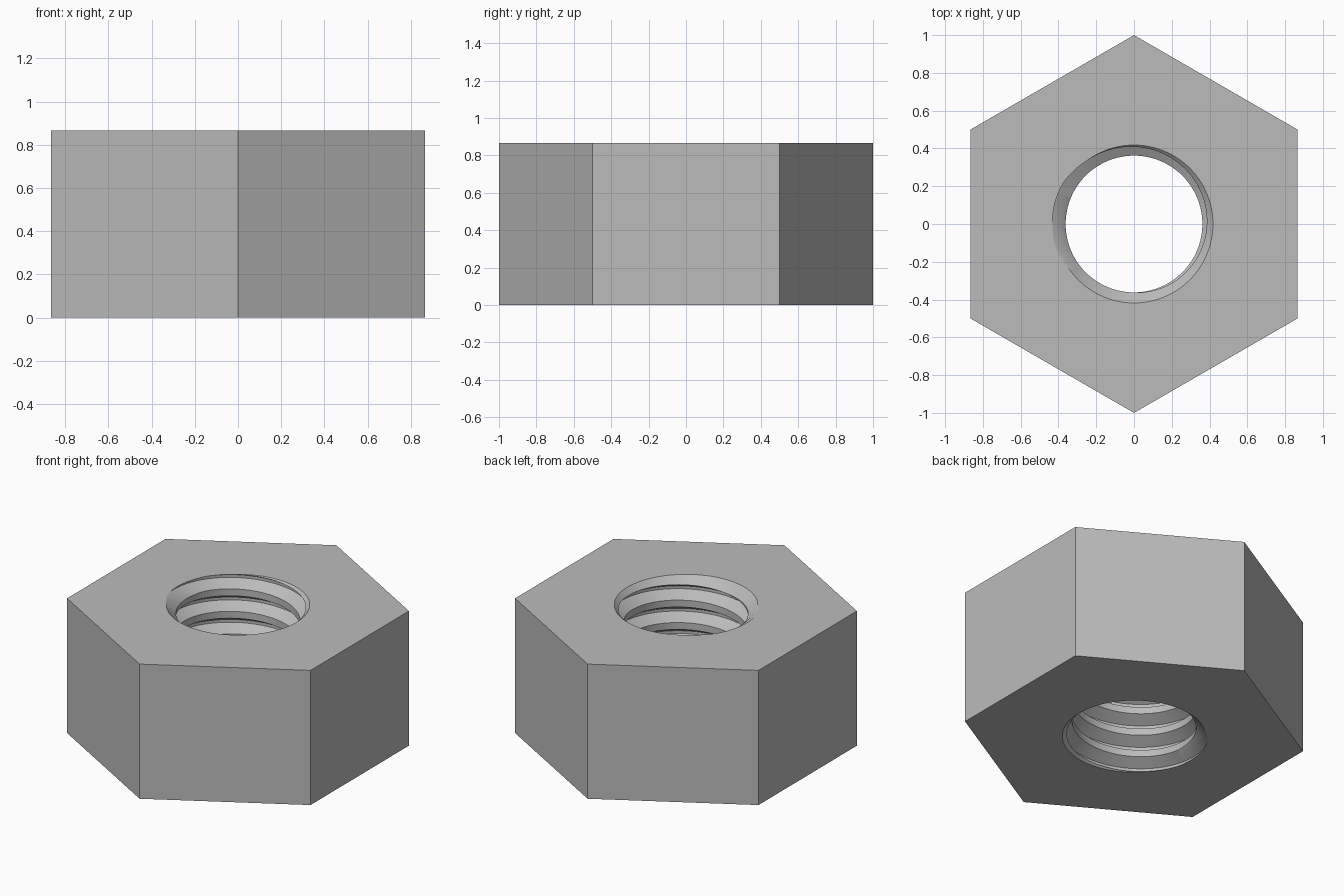
import bpy, bmesh, math

if "Cube" in bpy.data.objects:
    bpy.data.objects.remove(bpy.data.objects["Cube"])

HEIGHT, PITCH = 0.866, 0.1443
MINOR, MAJOR = 0.362, 0.433
SEGS = 96

steel = bpy.data.materials.new("steel_grey")
steel.diffuse_color = (0.5, 0.5, 0.5, 1)
steel.use_nodes = True
steel.node_tree.nodes["Principled BSDF"].inputs["Base Color"].default_value = steel.diffuse_color


def make_object(name, bm):
    bmesh.ops.recalc_face_normals(bm, faces=bm.faces[:])
    mesh = bpy.data.meshes.new(name)
    bm.to_mesh(mesh)
    bm.free()
    mesh.materials.append(steel)
    obj = bpy.data.objects.new(name, mesh)
    bpy.context.collection.objects.link(obj)
    return obj


def cone(name, sides, r1, r2, z1, z2, turn=0.0):
    bm = bmesh.new()
    bmesh.ops.create_cone(bm, cap_ends=True, segments=sides, radius1=r1, radius2=r2, depth=z2 - z1)
    for v in bm.verts:
        x, y = v.co.x, v.co.y
        v.co.x = x * math.cos(turn) - y * math.sin(turn)
        v.co.y = x * math.sin(turn) + y * math.cos(turn)
        v.co.z += (z1 + z2) / 2
    return make_object(name, bm)


def threaded_rod(name):
    """Closed right-hand screw used to cut the internal thread."""
    half_root = PITCH / 16
    half_mouth = half_root + (MAJOR - MINOR) * math.tan(math.radians(30))
    profile = [(MINOR, -half_mouth), (MAJOR, -half_root), (MAJOR, half_root), (MINOR, half_mouth)]
    # a groove centre meets the top face on the left side
    phase = HEIGHT - PITCH * 172 / 360
    bm = bmesh.new()
    rows = []
    for turn in range(-9, 4):
        for r, dz in profile:
            row = []
            for j in range(SEGS):
                a = 2 * math.pi * j / SEGS
                z = phase + PITCH * (turn + j / SEGS) + dz
                row.append(bm.verts.new((r * math.cos(a), r * math.sin(a), z)))
            rows.append(row)

    def vert(i, j):
        return rows[i][j] if j < SEGS else rows[i + 4][0]

    for i in range(len(rows) - 5):
        for j in range(SEGS):
            bm.faces.new((vert(i, j), vert(i, j + 1), vert(i + 1, j + 1), vert(i + 1, j)))
    bmesh.ops.delete(bm, geom=[v for v in bm.verts if not v.link_faces], context='VERTS')
    # close both ends with fans
    rim = [e for e in bm.edges if e.is_boundary]
    middle = HEIGHT / 2
    for side in (-1, 1):
        edges = [e for e in rim if (e.verts[0].co.z - middle) * side > 0]
        z = sum(e.verts[0].co.z for e in edges) / len(edges)
        hub = bm.verts.new((0, 0, z))
        for e in edges:
            bm.faces.new((e.verts[0], e.verts[1], hub))
    return make_object(name, bm)


# hexagonal body with corners on the y axis
nut = cone("hex_nut", 6, 1, 1, 0, HEIGHT, math.pi / 6)
if max(v.co.y for v in nut.data.vertices) < 0.95:
    for v in nut.data.vertices:
        v.co.x, v.co.y = -v.co.y, v.co.x

# threaded bore and its two countersinks
cutters = [
    threaded_rod("thread_cutter"),
    cone("top_countersink", SEGS, 0.338, 0.468, HEIGHT - 0.08, HEIGHT + 0.05),
    cone("bottom_countersink", SEGS, 0.468, 0.338, -0.05, 0.08),
]
for cutter in cutters:
    mod = nut.modifiers.new(cutter.name, 'BOOLEAN')
    mod.operation, mod.solver, mod.object = 'DIFFERENCE', 'EXACT', cutter

# bake the cuts and remove the cutters
bpy.context.view_layer.update()
result = bpy.data.meshes.new_from_object(nut.evaluated_get(bpy.context.evaluated_depsgraph_get()))
nut.modifiers.clear()
nut.data = result
for cutter in cutters:
    bpy.data.objects.remove(cutter)

# smooth bore, crisp edges
bpy.context.view_layer.objects.active = nut
nut.select_set(True)
bpy.ops.object.shade_smooth_by_angle(angle=math.radians(25))
